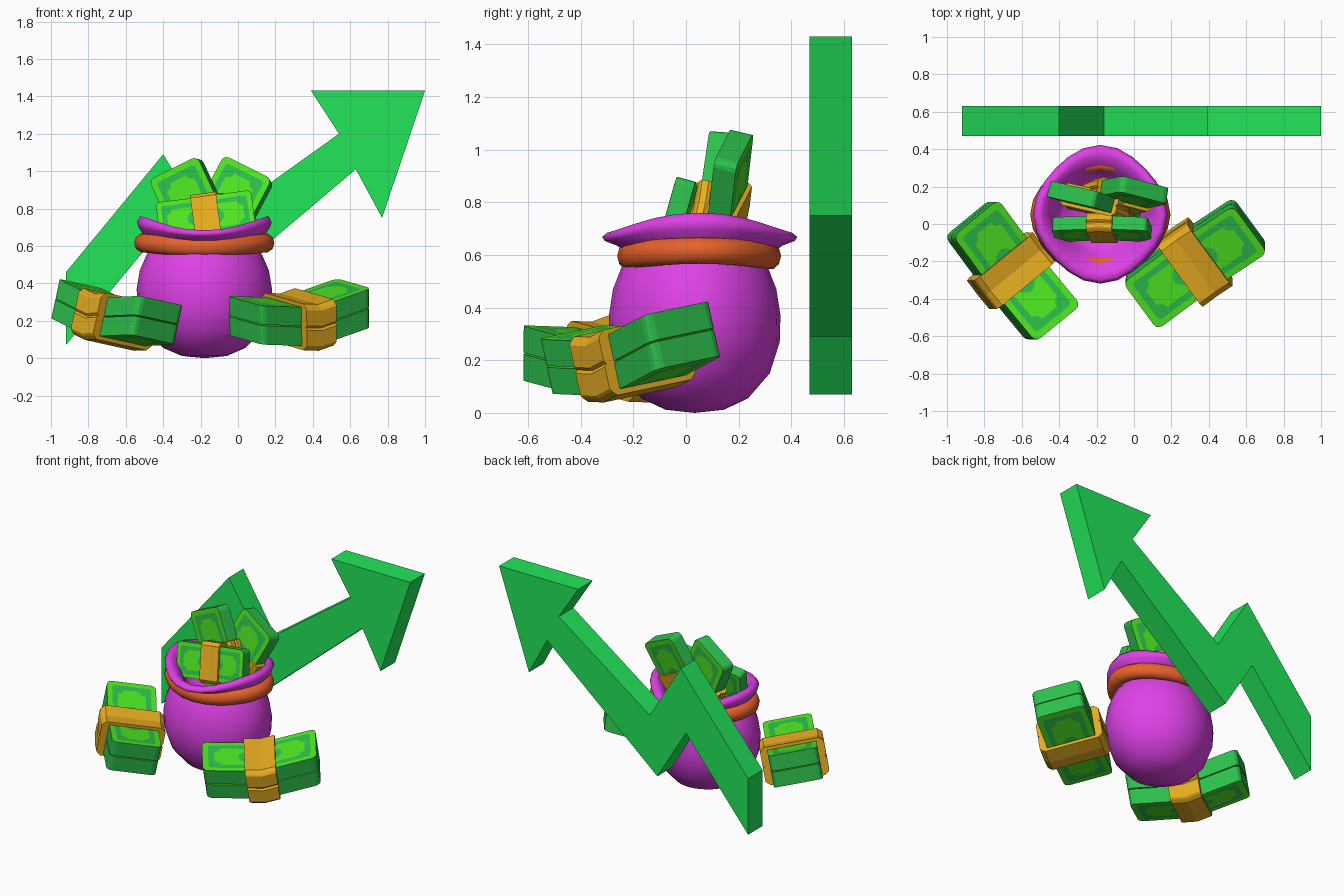
import bpy, bmesh, math
from mathutils import Matrix, Vector

if "Cube" in bpy.data.objects:
    bpy.data.objects.remove(bpy.data.objects["Cube"])


def material(name, hex_colour):
    rgb = [int(hex_colour[i:i + 2], 16) / 255 for i in (0, 2, 4)]
    lin = [((c + 0.055) / 1.055) ** 2.4 if c > 0.04 else c / 12.92 for c in rgb] + [1]
    m = bpy.data.materials.new(name)
    m.use_nodes = True
    m.diffuse_color = lin
    m.node_tree.nodes["Principled BSDF"].inputs["Base Color"].default_value = lin
    return m


ARROW = material("arrow green", "22E65A")
NOTE = material("note green", "2CC04C")
LIME = material("lime green", "54F424")
GOLD = material("band gold", "F6B824")
PURPLE = material("bag magenta", "E844F0")
ROPE = material("rope orange", "F0662E")


def finish(name, bm, mats):
    bmesh.ops.recalc_face_normals(bm, faces=bm.faces)
    me = bpy.data.meshes.new(name)
    bm.to_mesh(me)
    bm.free()
    ob = bpy.data.objects.new(name, me)
    bpy.context.collection.objects.link(ob)
    for m in mats:
        me.materials.append(m)
    return ob


def frame(center, xdir, zdir, scale=(1, 1, 1)):
    """Placement matrix from a length direction and a facing direction."""
    x = Vector(xdir).normalized()
    z = Vector(zdir)
    z = (z - x * z.dot(x)).normalized()
    rot = Matrix((x, z.cross(x), z)).transposed().to_4x4()
    return Matrix.Translation(center) @ rot @ Matrix.Diagonal((*scale, 1))


def slab(name, loops, z0, z1, mats, place, bend=0, along_x=False):
    """Extruded outline whose caps carry nested loops in alternating colours, V-bent about x = 0."""
    bm = bmesh.new()
    n = len(loops[0])
    rims = []
    for z in (z0, z1):
        rows = [[bm.verts.new((x, y, z)) for x, y in loop] for loop in loops]
        rims.append(rows[0])
        for k, (a, b) in enumerate(zip(rows, rows[1:])):
            for i in range(n):
                j = (i + 1) % n
                bm.faces.new((a[i], a[j], b[j], b[i])).material_index = 1 - k % 2
        bm.faces.new(rows[-1])
    for i in range(n):
        j = (i + 1) % n
        bm.faces.new((rims[0][i], rims[0][j], rims[1][j], rims[1][i]))
    if along_x:
        for v in bm.verts:
            v.co = v.co.zxy
    if bend:
        bmesh.ops.bisect_plane(bm, geom=bm.verts[:] + bm.edges[:] + bm.faces[:],
                               plane_co=(0, 0, 0), plane_no=(1, 0, 0))
        for v in bm.verts:
            v.co.z += bend * abs(v.co.x)
    bm.transform(place)
    return finish(name, bm, mats)


def rounded(hx, hy, r, scoop=False):
    """Rectangle outline with rounded or scooped corners."""
    pts = []
    for k in range(4):
        sx, sy = ((1, 1), (-1, 1), (-1, -1), (1, -1))[k]
        for s in range(4):
            t = math.pi / 2 * s / 3
            if k % 2:
                t = math.pi / 2 - t
            dx, dy = (-math.sin(t), -math.cos(t)) if scoop else (math.cos(t) - 1, math.sin(t) - 1)
            pts.append((sx * (hx + r * dx), sy * (hy + r * dy)))
    return pts


def bundle(name, layers, place, bend):
    thick = 0.109
    half = layers * thick / 2
    # paper stacks with a printed border and medallion on each face
    oval = [(0.14 * math.cos(a), 0.078 * math.sin(a))
            for a in (math.pi * (i + 0.5) / 8 for i in range(16))]
    loops = [rounded(0.362, 0.158, 0.035), rounded(0.325, 0.124, 0.02),
             rounded(0.288, 0.09, 0.04, scoop=True), oval]
    for i in range(layers):
        z = -half + i * thick
        slab(f"{name}_stack_{i + 1}", loops, z + 0.003, z + thick - 0.003, [NOTE, LIME], place, bend)
    # wrapped band, pinched at the seam between stacks
    w, h, c = 0.165 + 0.02 * layers, half + 0.018, 0.03
    right = [(w - c, -h), (w - 0.008, 0.008 - h + c / 3), (w, c - h), (w, -0.012), (w - 0.01, 0),
             (w, 0.012), (w, h - c), (w - 0.008, h - c / 3 - 0.008), (w - c, h)]
    section = right + [(-y, z) for y, z in reversed(right)]
    slab(f"{name}_band", [section], -0.098, 0.098, [GOLD], place, bend, along_x=True)


# zigzag rising arrow
arrow = [(-0.92, 0.07), (-0.92, 0.46), (-0.40, 1.09), (-0.16, 0.70), (0.54, 1.20), (0.39, 1.43),
         (1.0, 1.43), (0.77, 0.75), (0.63, 1.01), (-0.22, 0.29), (-0.44, 0.65)]
slab("rising_arrow", [arrow], -0.08, 0.08, [ARROW], frame((0, 0.55, 0), (1, 0, 0), (0, -1, 0)))


def lathe(name, profile, center, mat, pinch, closed=False, seg=24):
    """Oval turned shape, slimmer on the diagonals. Rows are radius, depth ratio, z, dip at front and back."""
    bm = bmesh.new()
    rings = []
    angles = [2 * math.pi * i / seg for i in range(seg)]
    for r, squash, z, dip in profile:
        if r == 0:
            rings.append([bm.verts.new((0, 0, z))] * seg)
            continue
        ring = []
        for a in angles:
            q = r * (1 - pinch * math.sin(2 * a) ** 2)
            ring.append(bm.verts.new((q * math.cos(a), q * squash * math.sin(a),
                                      z + dip * math.cos(2 * a))))
        rings.append(ring)
    pairs = list(zip(rings, rings[1:])) + ([(rings[-1], rings[0])] if closed else [])
    for lo, hi in pairs:
        for i in range(seg):
            j = (i + 1) % seg
            bm.faces.new(list(dict.fromkeys((lo[i], lo[j], hi[j], hi[i]))))
    bm.transform(Matrix.Translation(center))
    ob = finish(name, bm, [mat])
    for p in ob.data.polygons:
        p.use_smooth = True


# sack body with gathered neck
lathe("bag_body", [(0, 1, 0, 0), (0.12, 0.92, 0.012, 0), (0.22, 0.92, 0.055, 0), (0.31, 0.92, 0.15, 0),
                   (0.355, 0.91, 0.27, 0), (0.362, 0.9, 0.37, 0), (0.345, 0.9, 0.47, 0),
                   (0.31, 0.9, 0.55, 0), (0.27, 0.9, 0.61, 0)], (-0.18, 0.033, 0), PURPLE, 0.025)
# flared open mouth with a hollow inside
lathe("bag_mouth", [(0.26, 0.9, 0.58, 0), (0.32, 0.98, 0.645, 0.01), (0.35, 1.03, 0.675, 0.022),
                    (0.36, 1.03, 0.698, 0.03), (0.342, 1.03, 0.722, 0.038), (0.31, 1.0, 0.715, 0.034),
                    (0.27, 0.97, 0.665, 0.02), (0.235, 0.93, 0.6, 0), (0.2, 0.9, 0.53, 0),
                    (0, 1, 0.51, 0)], (-0.18, 0.052, 0), PURPLE, 0.06)
# tie around the neck
ring = [2 * math.pi * i / 10 for i in range(10)]
lathe("bag_tie", [(0.325 + 0.05 * math.cos(a), 0.83, 0.606 + 0.052 * math.sin(a), 0.01) for a in ring],
      (-0.18, 0.05, 0), ROPE, 0.03, closed=True)

# bundles lying beside the sack
for name, x, y, yaw in (("left_bundle", 0.328, -0.2, 35), ("right_bundle", -0.66, -0.25, 128)):
    a = math.radians(yaw)
    place = frame((x, y, 0.193), (math.cos(a), math.sin(a), 0.13),
                  (0.17 * math.sin(a), -0.17 * math.cos(a), 1))
    bundle(name, 2, place, 0.16)

# bundles standing in the sack
bundle("standing_right_bundle", 1,
       frame((-0.205, 0.12, 0.73), (-0.41, 0.17, 0.9), (-0.27, -0.95, 0.1), (0.87, 0.93, 0.85)), 0.04)
bundle("standing_left_bundle", 1,
       frame((-0.087, 0.15, 0.735), (0.47, 0.14, 0.87), (-0.2, -0.97, 0.1), (0.87, 0.93, 0.85)), 0.04)
bundle("front_bundle", 1,
       frame((-0.17, -0.02, 0.745), (0.97, 0, 0.13), (0, -0.96, 0.27), (0.71, 0.72, 0.72)), 0.04)
